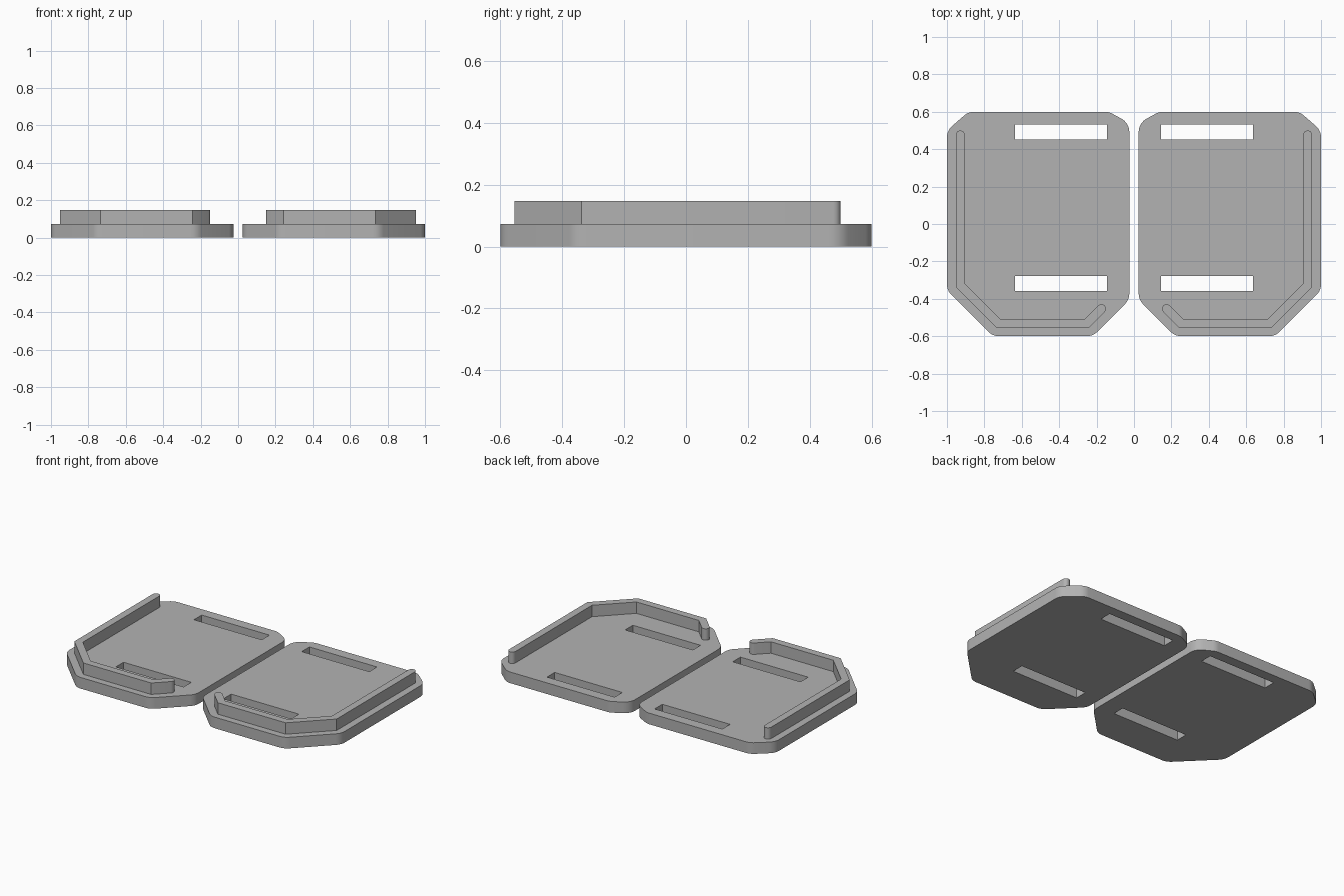
import bpy, bmesh, math
from mathutils import Vector

cube = bpy.data.objects.get("Cube")
if cube:
    bpy.data.objects.remove(cube, do_unlink=True)

grey = bpy.data.materials.new("light grey plastic")
grey.use_nodes = True
COLOUR = (0.45, 0.45, 0.45, 1)
grey.diffuse_color = COLOUR
grey.node_tree.nodes["Principled BSDF"].inputs["Base Color"].default_value = COLOUR

PLATE_TOP, RAIL_TOP = 0.073, 0.148
RAIL_HALF = 0.024


def fillet(corners, radius, steps=5):
    """Round every corner of a closed outline with a tangent arc."""
    out = []
    for i, c in enumerate(corners):
        p = Vector(c)
        a = (Vector(corners[i - 1]) - p).normalized()
        b = (Vector(corners[(i + 1) % len(corners)]) - p).normalized()
        half = a.angle(b) / 2
        centre = p + (a + b).normalized() * radius / math.sin(half)
        start = p + a * radius / math.tan(half) - centre
        end = p + b * radius / math.tan(half) - centre
        for k in range(steps + 1):
            d = start.lerp(end, k / steps).normalized()
            out.append(centre + d * radius)
    return out


def thicken(path, half, steps=8):
    """Outline of a mitred strip along a path, with round ends."""
    pts = [Vector(p) for p in path]
    dirs = [(b - a).normalized() for a, b in zip(pts, pts[1:])]
    sides = [Vector((-d.y, d.x)) for d in dirs]
    left, right = [], []
    for p, s, t in zip(pts[1:-1], sides, sides[1:]):
        mitre = (s + t) * half / (1 + s.dot(t))
        left.append(p + mitre)
        right.append(p - mitre)

    def cap(p, side, forward):
        angles = [math.pi * k / steps for k in range(steps + 1)]
        return [p + (side * math.cos(a) + forward * math.sin(a)) * half for a in angles]

    return (left + cap(pts[-1], sides[-1], dirs[-1]) + right[::-1]
            + cap(pts[0], -sides[0], -dirs[0]))


def solid(name, loops, z0, z1, mirror):
    """Extrude an outline (first loop) with holes (other loops)."""
    bm = bmesh.new()
    edges = []
    for loop in loops:
        vs = [bm.verts.new((p[0] * mirror, p[1], z0)) for p in loop]
        edges += [bm.edges.new((vs[i - 1], vs[i])) for i in range(len(vs))]
    bmesh.ops.triangle_fill(bm, use_beauty=True, edges=edges, normal=(0, 0, 1))
    grown = bmesh.ops.extrude_face_region(bm, geom=bm.faces[:], use_keep_orig=True)
    top = [v for v in grown["geom"] if isinstance(v, bmesh.types.BMVert)]
    bmesh.ops.translate(bm, verts=top, vec=(0, 0, z1 - z0))
    bmesh.ops.recalc_face_normals(bm, faces=bm.faces[:])
    mesh = bpy.data.meshes.new(name)
    bm.to_mesh(mesh)
    bm.free()
    mesh.materials.append(grey)
    ob = bpy.data.objects.new(name, mesh)
    bpy.context.collection.objects.link(ob)
    bpy.ops.object.select_all(action='DESELECT')
    ob.select_set(True)
    bpy.context.view_layer.objects.active = ob
    bpy.ops.object.shade_smooth_by_angle(angle=math.radians(25))


def slot(y0, y1):
    return [(0.145, y0), (0.637, y0), (0.637, y1), (0.145, y1)]


# Chamfered plate outline with two strap slots
plate = fillet([(0.025, -0.405), (0.22, -0.6), (0.755, -0.6), (1, -0.355),
                (1, 0.5), (0.885, 0.6), (0.135, 0.6), (0.025, 0.54)], 0.08)
slots = [slot(-0.358, -0.278), slot(0.453, 0.533)]

# Raised rail following the outer and front edges
rail = thicken([(0.929, 0.476), (0.929, -0.327), (0.725, -0.531),
                (0.252, -0.531), (0.174, -0.453)], RAIL_HALF)

for side, mirror in (("left", 1), ("right", -1)):
    solid(side + "_plate", [plate] + slots, 0, PLATE_TOP, mirror)
    solid(side + "_rail", [rail], PLATE_TOP, RAIL_TOP, mirror)
